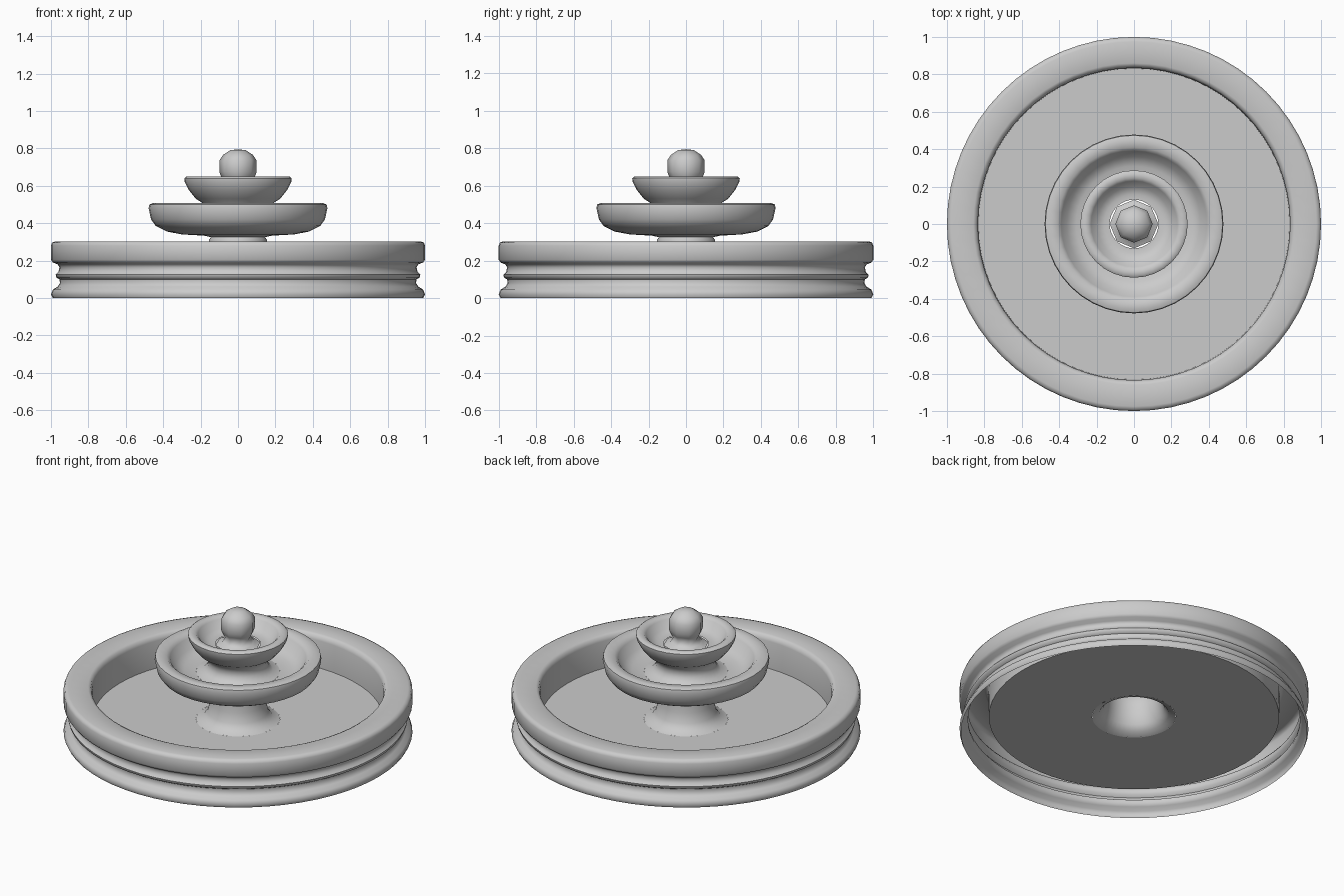
import bpy, bmesh
from math import sin, cos, pi, radians


def lathe(name, profile, sides, angle=50):
    """Spin (radius, z) points about z; a zero radius becomes a closing pole."""
    bm = bmesh.new()
    rings = []
    for r, z in profile:
        if r == 0:
            rings.append([bm.verts.new((0, 0, z))] * sides)
        else:
            rings.append([bm.verts.new((r * cos(2 * pi * i / sides),
                                        r * sin(2 * pi * i / sides), z))
                          for i in range(sides)])
    for a, b in zip(rings, rings[1:]):
        for i in range(sides):
            k = (i + 1) % sides
            quad = list(dict.fromkeys((a[i], a[k], b[k], b[i])))
            bm.faces.new(quad)
    mesh = bpy.data.meshes.new(name)
    bm.to_mesh(mesh)
    bm.free()
    ob = bpy.data.objects.new(name, mesh)
    bpy.context.collection.objects.link(ob)
    bpy.ops.object.select_all(action='DESELECT')
    ob.select_set(True)
    bpy.context.view_layer.objects.active = ob
    bpy.ops.object.shade_smooth_by_angle(angle=radians(angle))
    return ob


# Grooved outer wall, rim and floor of the pool (open underneath)
lathe("pool_basin", [
    (0.99, 0.0), (1.0, 0.02), (0.99, 0.045), (0.965, 0.06), (0.952, 0.08),
    (0.955, 0.1), (0.972, 0.11), (0.975, 0.125), (0.96, 0.14), (0.955, 0.165),
    (0.965, 0.18), (0.99, 0.19), (1.0, 0.205), (1.0, 0.28), (0.993, 0.297),
    (0.975, 0.303), (0.86, 0.303), (0.843, 0.295), (0.835, 0.27),
    (0.832, 0.10), (0.5, 0.10), (0.24, 0.10)], 64)

# Flared pedestal carrying the wide lower bowl
lathe("lower_bowl", [
    (0.24, 0.10), (0.20, 0.115), (0.175, 0.15), (0.16, 0.21), (0.155, 0.27),
    (0.155, 0.31), (0.145, 0.325), (0.18, 0.333), (0.30, 0.34), (0.38, 0.355),
    (0.44, 0.385), (0.465, 0.42), (0.478, 0.48), (0.474, 0.5), (0.455, 0.507),
    (0.41, 0.505), (0.39, 0.485), (0.36, 0.43), (0.31, 0.405),
    (0.24, 0.40)], 40)

# Short stem and smaller upper bowl
lathe("upper_bowl", [
    (0.24, 0.40), (0.20, 0.41), (0.175, 0.44), (0.17, 0.47), (0.185, 0.505),
    (0.225, 0.53), (0.265, 0.58), (0.285, 0.62), (0.287, 0.64), (0.275, 0.65),
    (0.245, 0.648), (0.23, 0.635), (0.20, 0.59), (0.16, 0.575),
    (0.13, 0.575)], 32)

# Ball finial on a narrow flared neck
lathe("finial", [
    (0.13, 0.575), (0.095, 0.59), (0.075, 0.62), (0.09, 0.648), (0.1, 0.675),
    (0.1, 0.735), (0.08, 0.765), (0.042, 0.79), (0, 0.795)], 8, 70)
